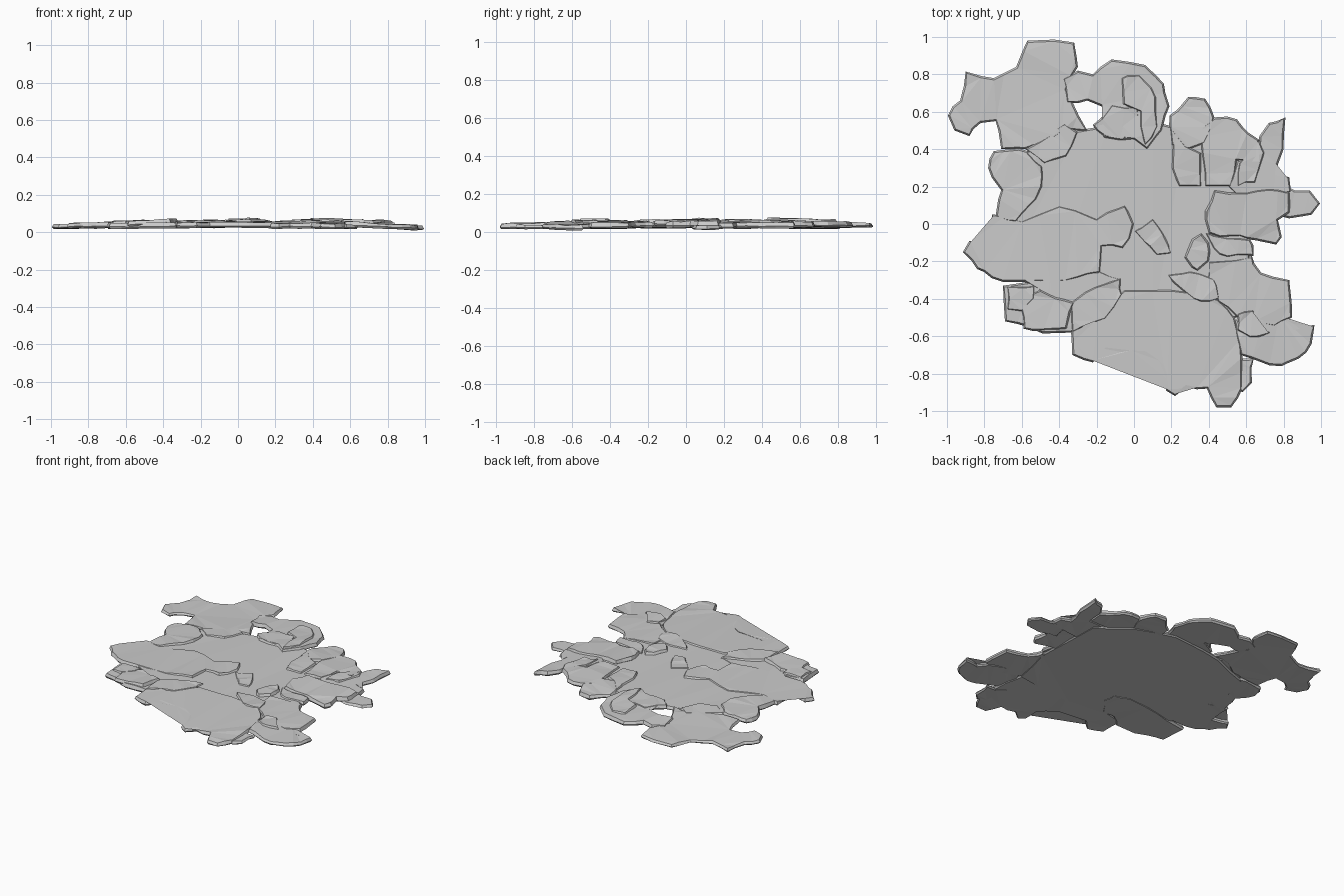
import bpy, bmesh, random
from mathutils import Vector

random.seed(4)


def slab(name, pts, z0, z1, slope=(0, 0)):
    """Ragged stone flake from an outline, with sloping rim and faceted faces."""
    pts = [Vector(p) for p in pts]
    if sum(a.cross(b) for a, b in zip(pts, pts[1:] + pts[:1])) < 0:
        pts.reverse()
    mid = sum(pts, Vector((0, 0))) / len(pts)
    # extra chipped corner on every long edge
    out = []
    for a, b in zip(pts, pts[1:] + pts[:1]):
        out.append(a)
        d = b - a
        if d.length > 0.09:
            n = Vector((d.y, -d.x)).normalized()
            out.append(a + d * random.uniform(.35, .65) + n * random.uniform(-.008, .012))
    count = len(out)
    normals = []
    for i in range(count):
        d = out[(i + 1) % count] - out[i - 1]
        normals.append(Vector((d.y, -d.x)).normalized())
    bm = bmesh.new()
    h = z1 - z0
    rings = []
    for inset, z, noise in ((.010, z0, .002), (0, z0 + h * .35, .003), (.010, z1, .004)):
        ring = []
        for p, n in zip(out, normals):
            q = p - n * inset
            tilt = (q - mid).dot(Vector(slope))
            ring.append(bm.verts.new((q.x, q.y, max(.008, z + tilt + random.uniform(-noise, noise)))))
        rings.append(ring)
    for lo, hi in zip(rings, rings[1:]):
        for i in range(count):
            j = (i + 1) % count
            bm.faces.new((lo[i], lo[j], hi[j], hi[i]))
    caps = [bm.faces.new(rings[0][::-1]), bm.faces.new(rings[2])]
    bmesh.ops.triangulate(bm, faces=caps)
    me = bpy.data.meshes.new(name)
    bm.to_mesh(me)
    bm.free()
    bpy.context.collection.objects.link(bpy.data.objects.new(name, me))


# Broad middle bed that the flakes overlap
slab("centre_bed", [(-.6, .38), (-.3, .5), (.1, .55), (.4, .45), (.6, .3), (.62, -.2), (.55, -.5),
                    (.1, -.55), (-.3, -.5), (-.6, -.3), (-.68, 0)], .024, .05)

# Upper left and top
slab("upper_left_slab", [(-.63, .84), (-.57, .98), (-.32, .97), (-.30, .84), (-.36, .72), (-.25, .5),
                         (-.38, .49), (-.48, .42), (-.58, .4), (-.71, .4), (-.74, .55), (-.82, .54),
                         (-.88, .47), (-.96, .5), (-.995, .58), (-.93, .66), (-.9, .815), (-.75, .78)],
     .024, .047, (.02, -.008))
slab("top_slab", [(-.38, .78), (-.3, .82), (-.22, .8), (-.12, .88), (.06, .85), (.16, .75), (.19, .63),
                  (.15, .5), (.07, .4), (0, .45), (-.15, .46), (-.22, .53), (-.1, .6), (-.25, .66),
                  (-.36, .65)], .03, .06, (0, -.03))
slab("top_flake", [(-.07, .78), (.03, .8), (.12, .68), (.13, .52), (.06, .42), (.03, .52), (.03, .6),
                   (-.06, .64)], .045, .071, (0, -.03))
slab("upper_ledge", [(-.22, .53), (-.12, .64), (.02, .63), (.04, .53), (0, .45), (-.16, .46)],
     .035, .064)

# Upper right chips
slab("upper_right_chip", [(.19, .58), (.23, .61), (.29, .68), (.38, .67), (.43, .57), (.38, .43),
                          (.3, .4), (.2, .42)], .026, .057, (.02, -.04))
slab("upper_right_slab", [(.36, .52), (.43, .57), (.55, .56), (.61, .49), (.67, .45), (.66, .34),
                          (.55, .34), (.52, .2), (.38, .2), (.36, .38)], .03, .062)
slab("corner_chip", [(.55, .34), (.66, .35), (.67, .47), (.72, .54), (.81, .57), (.8, .4), (.76, .27),
                     (.83, .25), (.84, .17), (.6, .12), (.5, .2)], .024, .055, (-.04, 0))
slab("corner_flake", [(.55, .2), (.56, .33), (.66, .34), (.67, .45), (.7, .38), (.65, .22)], .04, .066)
slab("right_slab", [(.38, .07), (.43, .18), (.6, .17), (.72, .19), (.83, .17), (.83, .06), (.77, .02),
                    (.79, -.07), (.76, -.11), (.6, -.08), (.5, -.07), (.4, -.05)],
     .03, .065, (-.035, .03))
slab("right_tip", [(.72, .15), (.82, .2), (.86, .18), (.94, .18), (.995, .11), (.95, .05), (.83, .03),
                   (.7, .05)], .017, .036, (-.04, 0))

# Left side
slab("left_chip", [(-.71, .18), (-.78, .3), (-.75, .39), (-.66, .4), (-.57, .39), (-.49, .31), (-.49, .2),
                   (-.55, .1), (-.63, .01), (-.74, .04)], .024, .058, (.05, 0))
slab("left_slab", [(-.76, .05), (-.6, .02), (-.4, .1), (-.2, .03), (-.05, .1), (0, .0), (-.02, -.08),
                   (-.06, -.13), (-.17, -.12), (-.18, -.26), (-.3, -.29), (-.45, -.31), (-.7, -.31),
                   (-.76, -.29), (-.84, -.24), (-.915, -.15), (-.88, -.09), (-.77, -.12)],
     .028, .056, (.018, 0))

# Lower left
slab("lower_left_slab", [(-.7, -.33), (-.69, -.52), (-.57, -.55), (-.49, -.585), (-.33, -.58), (-.25, -.51),
                         (-.15, -.5), (-.06, -.38), (-.07, -.29), (-.18, -.25), (-.45, -.28)],
     .02, .052, (.01, 0))
slab("lower_left_flake", [(-.62, -.4), (-.59, -.56), (-.48, -.57), (-.36, -.56), (-.32, -.42), (-.42, -.39),
                          (-.5, -.35)], .036, .064, (.05, 0))
slab("lower_left_chip", [(-.68, -.33), (-.53, -.33), (-.53, -.4), (-.6, -.47), (-.68, -.46)], .03, .06)
slab("lower_left_step", [(-.34, -.42), (-.33, -.58), (-.24, -.52), (-.15, -.51), (-.06, -.38), (-.07, -.29),
                         (-.2, -.33)], .035, .061)

# Bottom
slab("bottom_slab", [(-.34, -.52), (-.33, -.7), (-.22, -.74), (-.15, -.67), (.06, -.69), (.17, -.78),
                     (.17, -.89), (.22, -.92), (.28, -.87), (.39, -.88), (.44, -.98), (.52, -.98),
                     (.58, -.88), (.58, -.72), (.54, -.5), (.45, -.4), (.2, -.35), (-.05, -.35),
                     (-.2, -.5)], .023, .052, (0, .022))
slab("bottom_right_sliver", [(.5, -.68), (.56, -.72), (.64, -.72), (.63, -.85), (.58, -.9), (.52, -.86)],
     .018, .04, (-.03, 0))

# Lower right
slab("lower_right_slab", [(.4, -.2), (.63, -.17), (.68, -.26), (.83, -.3), (.845, -.5), (.75, -.55),
                          (.55, -.5), (.45, -.42), (.38, -.32)], .025, .054, (-.02, 0))
slab("lower_right_chip", [(.54, -.58), (.57, -.7), (.63, -.72), (.79, -.76), (.88, -.72), (.95, -.64),
                          (.965, -.54), (.86, -.56), (.78, -.48), (.66, -.46), (.56, -.48)],
     .02, .048, (-.05, 0))
slab("lower_right_flake", [(.55, -.48), (.55, -.57), (.62, -.61), (.73, -.58), (.66, -.54), (.64, -.46)],
     .035, .065)

# Small loose flakes over the middle
slab("oval_flake", [(.27, -.18), (.31, -.08), (.36, -.05), (.4, -.1), (.4, -.2), (.34, -.25)], .04, .068)
slab("middle_right_flake", [(.38, -.05), (.5, -.07), (.62, -.08), (.64, -.17), (.5, -.18), (.42, -.13)],
     .035, .06)
slab("low_middle_flake", [(.18, -.27), (.26, -.36), (.36, -.42), (.46, -.4), (.43, -.29), (.3, -.25)],
     .035, .06, (0, -.03))
slab("inner_flake", [(.36, .2), (.24, .2), (.2, .3), (.2, .5), (.28, .42), (.36, .38)], .035, .059)
slab("centre_flake", [(0, -.04), (.05, -.1), (.12, -.17), (.2, -.16), (.16, -.05), (.1, .03)],
     .035, .056)
slab("upper_left_flake", [(-.58, .4), (-.45, .48), (-.37, .54), (-.3, .49), (-.36, .36), (-.48, .32)],
     .035, .057)
